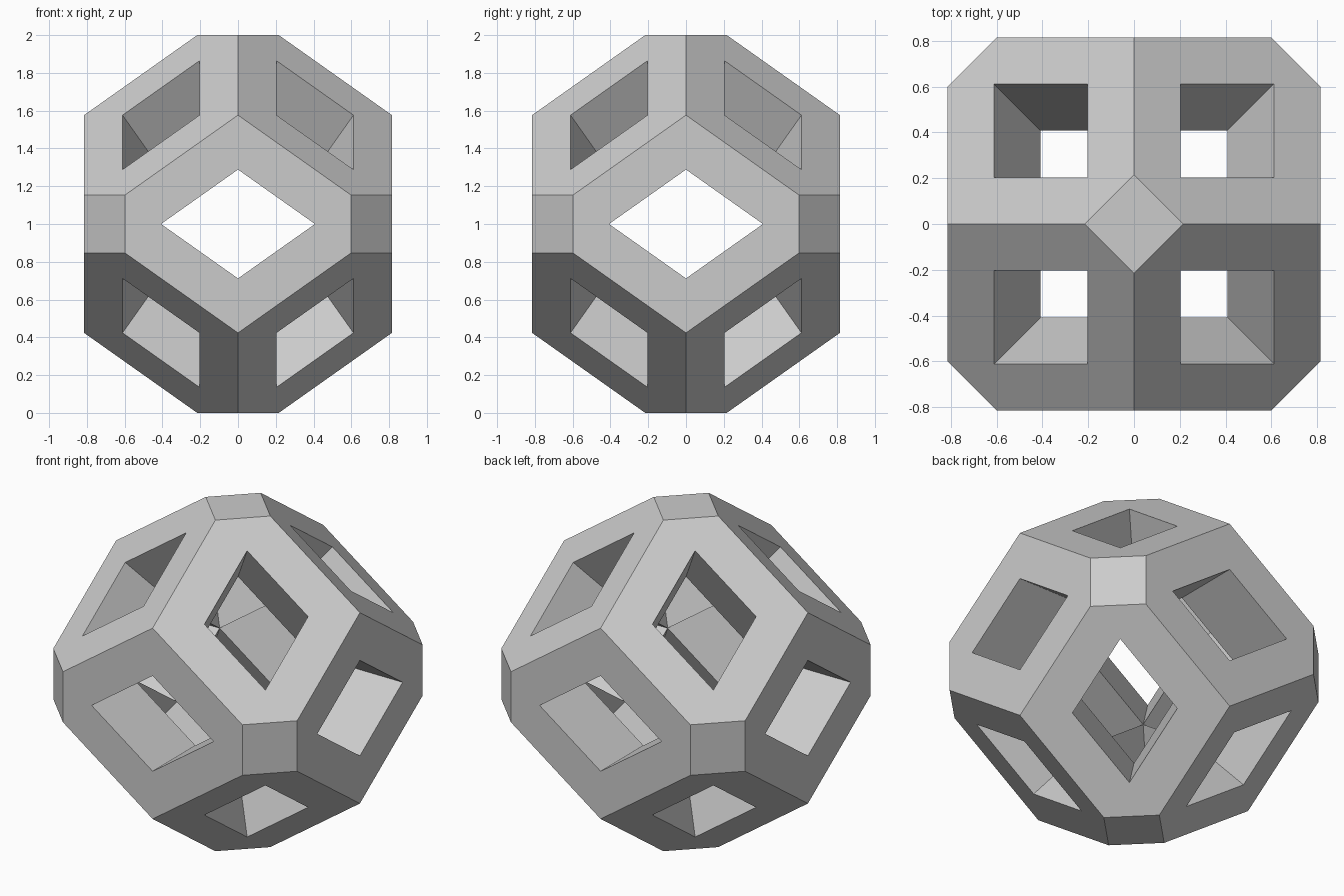
import bpy, bmesh, math
from itertools import combinations, product
from mathutils import Vector, Matrix

cube = bpy.data.objects.get("Cube")
if cube:
    bpy.data.objects.remove(cube, do_unlink=True)

D = 0.815                      # distance from centre to each rhombic face
CUT = math.sqrt(2) - D         # where the blunted tips cut the long diagonal
HALF = D / math.sqrt(2)        # half of the short diagonal
TIP = (D - CUT) / math.sqrt(2) # half width of a blunted tip

grey = bpy.data.materials.new("light grey")
grey.use_nodes = True
colour = (0.6, 0.6, 0.6, 1)
grey.diffuse_color = colour
grey.node_tree.nodes["Principled BSDF"].inputs["Base Color"].default_value = colour

bm = bmesh.new()


def add_window(n, u, v):
    """One rhombic side: flat frame around a hole plus the hole's four walls."""
    def point(s, t, depth=D):
        return bm.verts.new(n * depth + u * s + v * t)

    rim = [(D / 2, 0), (0, HALF / 2), (-D / 2, 0), (0, -HALF / 2)]
    hole = [point(s, t) for s, t in rim]
    inner = [point(s, t, D / 2) for s, t in rim]
    right, top, left, bottom = hole
    top_out, bottom_out = point(0, HALF), point(0, -HALF)

    # frame
    for sign, corner in ((1, right), (-1, left)):
        up, down = point(sign * CUT, TIP), point(sign * CUT, -TIP)
        bm.faces.new((top_out, top, corner, up))
        bm.faces.new((bottom_out, down, corner, bottom))
        bm.faces.new((up, corner, down))

    # walls reaching in to the hollow core
    for i in range(4):
        j = (i + 1) % 4
        bm.faces.new((hole[i], hole[j], inner[j], inner[i]))


# twelve sides, one for each pair of axes and signs
for (i, j), (a, b) in product(combinations(range(3), 2), product((1, -1), repeat=2)):
    n, u, v = Vector(), Vector(), Vector()
    n[i], n[j] = a, b
    u[i], u[j] = a, -b
    v[3 - i - j] = 1
    add_window(n.normalized(), u.normalized(), v)

# weld sides, then close the six square tips
bmesh.ops.remove_doubles(bm, verts=bm.verts[:], dist=0.0005)
bmesh.ops.holes_fill(bm, edges=[e for e in bm.edges if e.is_boundary], sides=4)
bmesh.ops.recalc_face_normals(bm, faces=bm.faces[:])

# turn a side to the front and stand on a tip
bm.transform(Matrix.Translation((0, 0, 1)) @ Matrix.Rotation(math.pi / 4, 4, "Z"))

mesh = bpy.data.meshes.new("rhombic_frame")
bm.to_mesh(mesh)
bm.free()
mesh.materials.append(grey)
frame = bpy.data.objects.new("rhombic_frame", mesh)
bpy.context.collection.objects.link(frame)
